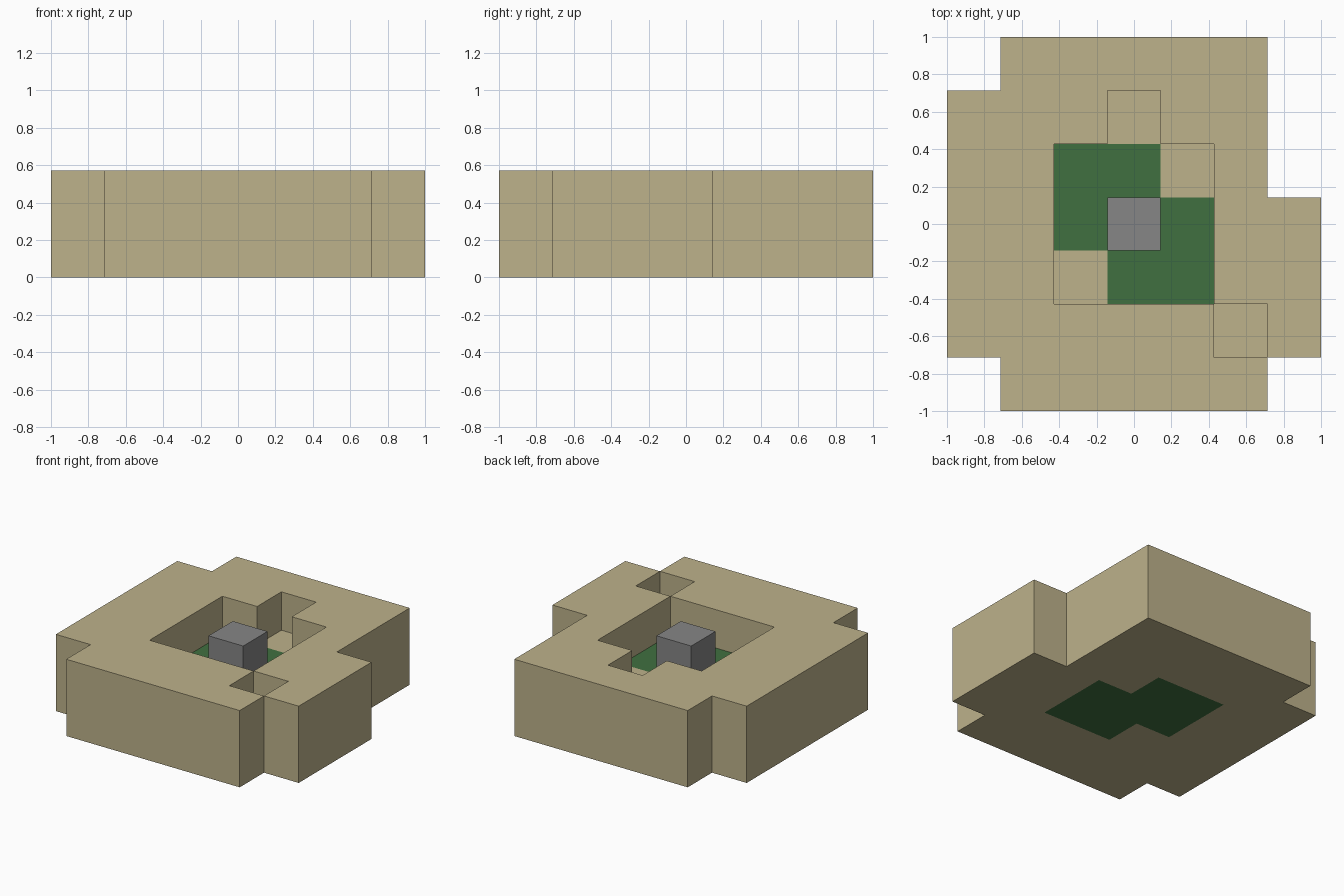
import bpy
import bmesh
from math import radians
from mathutils import Vector

cube = bpy.data.objects.get("Cube")
if cube:
    bpy.data.objects.remove(cube, do_unlink=True)

CELL = 2 / 7

# Plan of each layer, back row first: S = sand, G = grass, R = rock
LOWER = [
    ".SSSSS.",
    "SSSSSS.",
    "SSGGSS.",
    "SSGGGSS",
    "SSSGGSS",
    "SSSSSSS",
    ".SSSSS.",
]
UPPER = [
    ".SSSSS.",
    "SSS.SS.",
    "SS...S.",
    "SS.R.SS",
    "SS...SS",
    "SSSSS.S",
    ".SSSSS.",
]
DIRECTIONS = [Vector(d) for d in
              ((1, 0, 0), (-1, 0, 0), (0, 1, 0), (0, -1, 0), (0, 0, 1), (0, 0, -1))]


def make_material(name, color):
    mat = bpy.data.materials.new(name)
    mat.use_nodes = True
    mat.diffuse_color = (*color, 1)
    mat.node_tree.nodes["Principled BSDF"].inputs["Base Color"].default_value = (*color, 1)
    return mat


def cells_of(letter):
    """Centres of all grid cells marked with the letter."""
    return {(col - 3, 3 - row, layer)
            for layer, plan in enumerate((LOWER, UPPER))
            for row, line in enumerate(plan)
            for col, mark in enumerate(line) if mark == letter}


def build_blocks(name, letter, mat):
    """Join cells into one closed shell with large flat faces."""
    cells = cells_of(letter)
    bm = bmesh.new()
    for cell in cells:
        center = Vector(cell) + Vector((0, 0, 0.5))
        for d in DIRECTIONS:
            if tuple(int(c) for c in Vector(cell) + d) in cells:
                continue
            u = Vector((d.y, d.z, d.x)) / 2
            v = d.cross(u)
            mid = center + d / 2
            corners = (mid - u - v, mid + u - v, mid + u + v, mid - u + v)
            bm.faces.new([bm.verts.new(p * CELL) for p in corners])
    bmesh.ops.remove_doubles(bm, verts=bm.verts, dist=0.001)
    bmesh.ops.dissolve_limit(bm, angle_limit=radians(1), verts=bm.verts, edges=bm.edges)
    bm.normal_update()
    mesh = bpy.data.meshes.new(name)
    bm.to_mesh(mesh)
    bm.free()
    mesh.materials.append(mat)
    obj = bpy.data.objects.new(name, mesh)
    bpy.context.collection.objects.link(obj)
    return obj


# Sandy ground with its sunken pit, grass floor and centre rock
build_blocks("sand_ground", "S", make_material("sand", (0.51, 0.445, 0.258)))
build_blocks("grass_floor", "G", make_material("grass_green", (0.051, 0.162, 0.051)))
build_blocks("center_rock", "R", make_material("rock_grey", (0.238, 0.238, 0.238)))
